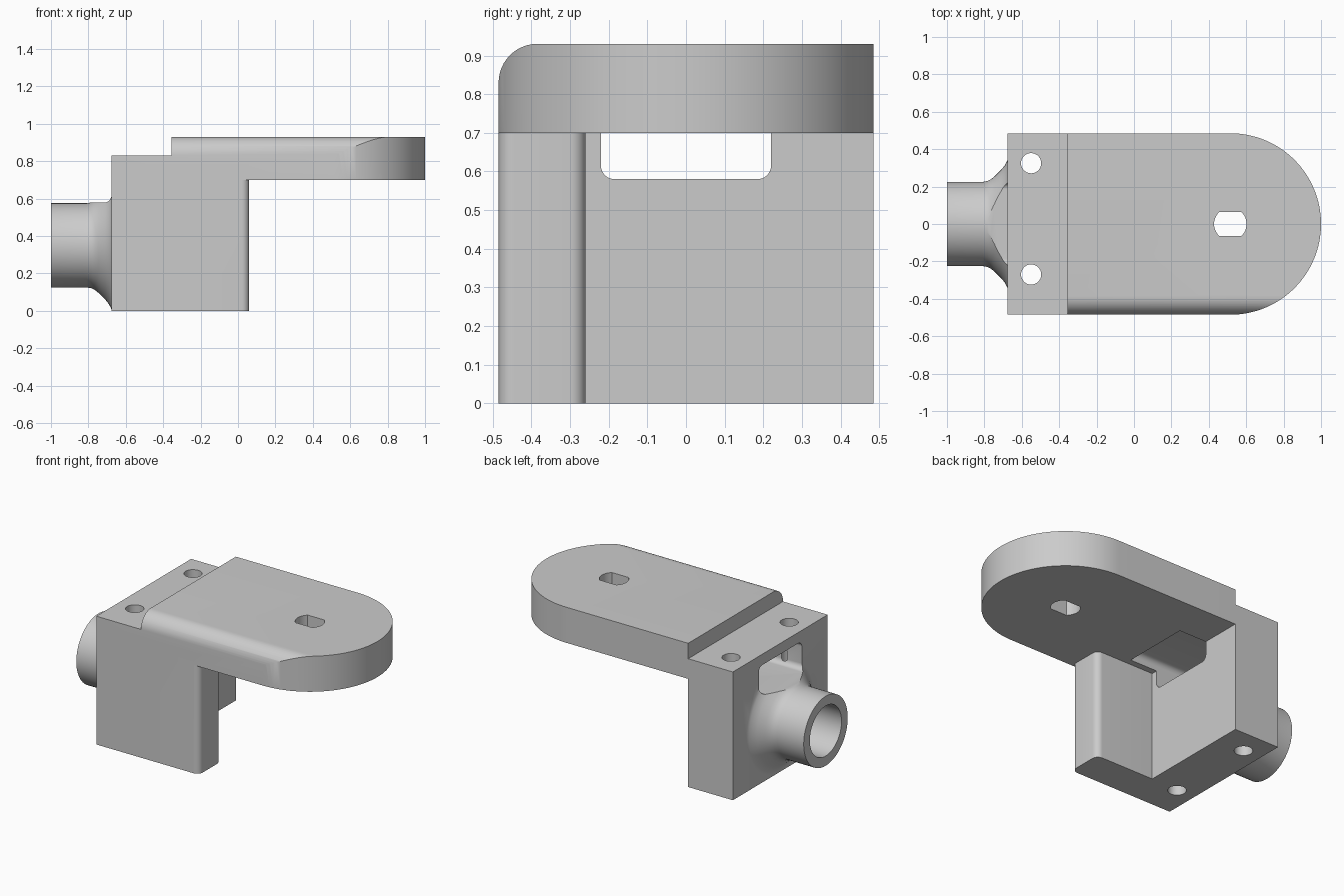
import bpy, bmesh, math
from mathutils import Matrix

if "Cube" in bpy.data.objects:
    bpy.data.objects.remove(bpy.data.objects["Cube"])

grey = bpy.data.materials.new("light_grey")
grey.diffuse_color = (0.6, 0.6, 0.6, 1)
grey.use_nodes = True
grey.node_tree.nodes["Principled BSDF"].inputs["Base Color"].default_value = grey.diffuse_color


def new_object(name, bm):
    bmesh.ops.recalc_face_normals(bm, faces=bm.faces)
    mesh = bpy.data.meshes.new(name)
    bm.to_mesh(mesh)
    bm.free()
    mesh.materials.append(grey)
    obj = bpy.data.objects.new(name, mesh)
    bpy.context.collection.objects.link(obj)
    return obj


def prism(name, outline, axis, lo, hi):
    """Extrude an outline: axis 'z' takes (x, y) points, axis 'x' takes (y, z)."""
    bm = bmesh.new()
    place = (lambda a, b: (a, b, lo)) if axis == 'z' else (lambda a, b: (lo, a, b))
    face = bm.faces.new([bm.verts.new(place(a, b)) for a, b in outline])
    moved = bmesh.ops.extrude_face_region(bm, geom=[face])
    step = (0, 0, hi - lo) if axis == 'z' else (hi - lo, 0, 0)
    bmesh.ops.translate(bm, vec=step,
                        verts=[v for v in moved["geom"] if isinstance(v, bmesh.types.BMVert)])
    return new_object(name, bm)


def arc(cx, cy, r, start, end, n):
    return [(cx + r * math.cos(math.radians(start + (end - start) * i / n)),
             cy + r * math.sin(math.radians(start + (end - start) * i / n)))
            for i in range(n + 1)]


def rounded_rect(a0, a1, b0, b1, r, n=8):
    return (arc(a1 - r, b0 + r, r, -90, 0, n) + arc(a1 - r, b1 - r, r, 0, 90, n)
            + arc(a0 + r, b1 - r, r, 90, 180, n) + arc(a0 + r, b0 + r, r, 180, 270, n))


def rect(a0, a1, b0, b1):
    return [(a0, b0), (a1, b0), (a1, b1), (a0, b1)]


def lathe_x(name, profile, z, n=64):
    """Closed solid turned about an x-parallel axis from (x, radius) points."""
    bm = bmesh.new()
    rings = [[bm.verts.new((x, r * math.cos(2 * math.pi * i / n),
                            z + r * math.sin(2 * math.pi * i / n))) for i in range(n)]
             for x, r in profile]
    for a, b in zip(rings, rings[1:]):
        for i in range(n):
            j = (i + 1) % n
            bm.faces.new((a[i], a[j], b[j], b[i]))
    bm.faces.new(rings[0])
    bm.faces.new(rings[-1])
    return new_object(name, bm)


def combine(target, tool, operation):
    mod = target.modifiers.new(operation.lower(), 'BOOLEAN')
    mod.operation, mod.solver, mod.object = operation, 'EXACT', tool
    bpy.context.view_layer.objects.active = target
    bpy.ops.object.modifier_apply(modifier=mod.name)
    bpy.data.objects.remove(tool)


W = 0.485                       # half width
BX0, BX1, LEG_X = -0.675, -0.355, 0.06
CX = 1 - W                      # centre of the rounded plate end

# Mounting block
body = prism("bracket_body", rect(BX0, BX1, -W, W), 'z', 0, 0.83)

# Side leg with rounded outer corners
r = 0.04
leg = prism("side_leg", [(-0.5, -0.26), (-0.5, -W)]
            + arc(LEG_X - r, -W + r, r, -90, 0, 8)
            + arc(LEG_X - r, -0.26 - r, r, 0, 90, 8), 'z', 0, 0.78)

# Top plate: one softened long edge, trimmed to a round end
f = 0.1
plate = prism("top_plate", [(-W, 0.7), (W, 0.7), (W, 0.93)]
              + arc(-W + f, 0.93 - f, f, 90, 180, 12), 'x', BX1, 1.1)
end_trim = prism("end_trim", [(-0.6, W + 0.1), (-0.6, -W - 0.1), (CX, -W - 0.1)]
                 + arc(CX, 0, W, -90, 90, 64) + [(CX, W + 0.1)], 'z', 0.5, 1.1)
combine(plate, end_trim, 'INTERSECT')

# Flared pipe boss
boss = lathe_x("pipe_boss", [(-1, 0.225), (-0.81, 0.225), (-0.785, 0.229), (-0.765, 0.239),
                             (-0.745, 0.255), (-0.71, 0.29), (-0.692, 0.312),
                             (-0.682, 0.33), (BX0, 0.345), (-0.6, 0.345)], 0.35)

for part in (leg, plate, boss):
    combine(body, part, 'UNION')

# Window through the block, running into the underside of the plate
combine(body, prism("window_cut", rounded_rect(-0.22, 0.22, 0.58, 0.76, 0.035),
                    'x', -0.85, -0.16), 'DIFFERENCE')

# Pipe bore
combine(body, lathe_x("bore_cut", [(-1.1, 0.162), (-0.45, 0.162)], 0.35), 'DIFFERENCE')

# Bolt holes through the block
for y in (-0.27, 0.325):
    combine(body, prism("bolt_cut", arc(-0.55, y, 0.054, 0, 348.75, 31), 'z', -0.1, 1),
            'DIFFERENCE')

# Hole with two flats in the plate
flat = math.degrees(math.asin(0.063 / 0.087))
combine(body, prism("flat_sided_cut", arc(CX, 0, 0.087, -flat, flat, 12)
                    + arc(CX, 0, 0.087, 180 - flat, 180 + flat, 12), 'z', 0.5, 1.1),
        'DIFFERENCE')

bpy.ops.object.select_all(action='DESELECT')
body.select_set(True)
bpy.context.view_layer.objects.active = body
bpy.ops.object.shade_smooth_by_angle(angle=math.radians(30))
